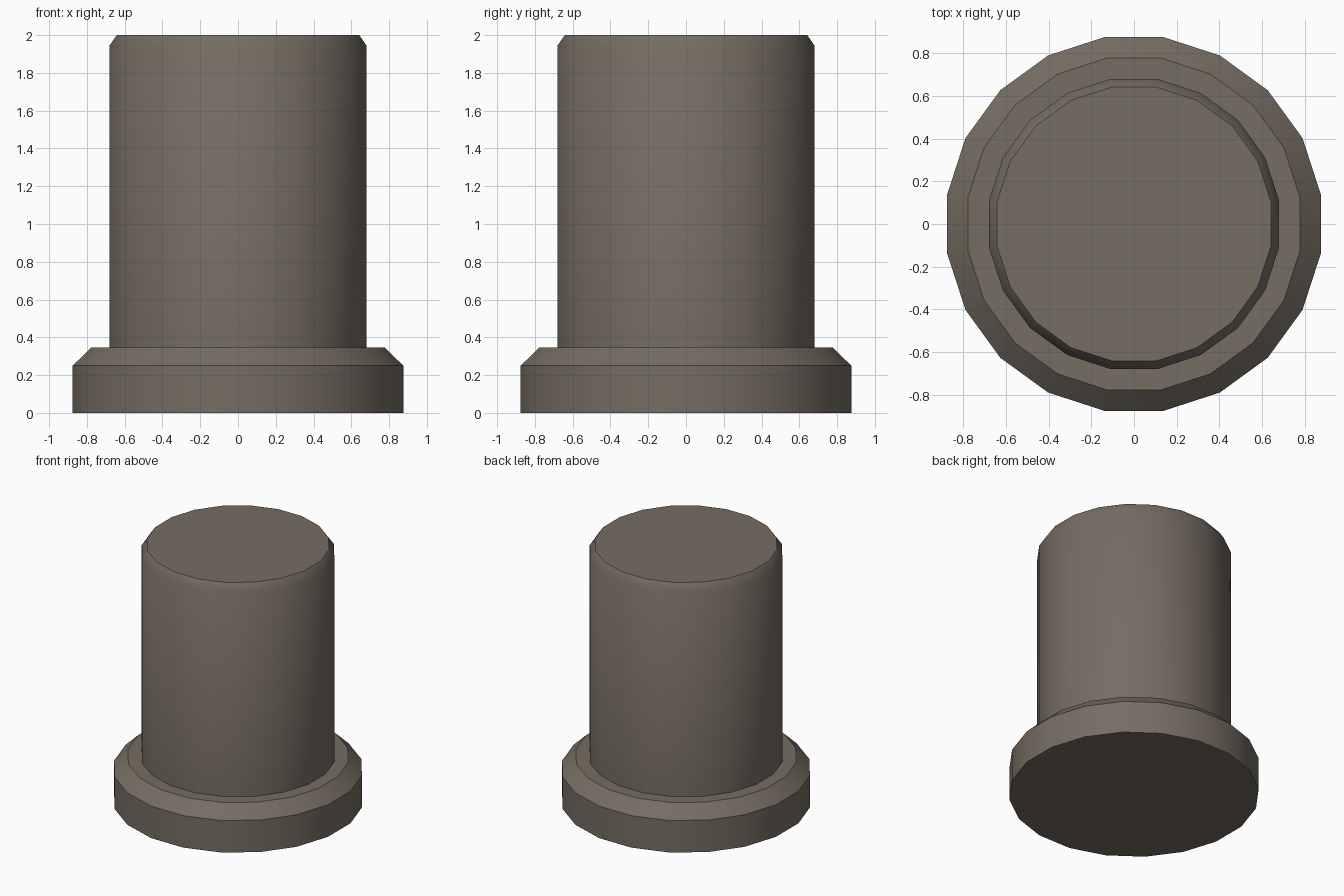
import bpy, bmesh, math

if "Cube" in bpy.data.objects:
    bpy.data.objects.remove(bpy.data.objects["Cube"])

SIDES = 20

# single warm grey colour
mat = bpy.data.materials.new("warm_grey")
mat.diffuse_color = (0.18, 0.153, 0.124, 1.0)
mat.use_nodes = True
mat.node_tree.nodes["Principled BSDF"].inputs["Base Color"].default_value = mat.diffuse_color


def lathe(name, profile):
    """Closed solid from (flat-to-centre radius, height) rings, flats facing the axes."""
    bm = bmesh.new()
    step = 2 * math.pi / SIDES
    rings = []
    for apothem, z in profile:
        r = apothem / math.cos(step / 2)
        rings.append([bm.verts.new((r * math.cos((i + 0.5) * step),
                                    r * math.sin((i + 0.5) * step), z))
                      for i in range(SIDES)])
    for a, b in zip(rings, rings[1:]):
        for i in range(SIDES):
            j = (i + 1) % SIDES
            bm.faces.new((a[i], a[j], b[j], b[i]))
    bm.faces.new(rings[0][::-1])
    bm.faces.new(rings[-1])
    mesh = bpy.data.meshes.new(name)
    bm.to_mesh(mesh)
    bm.free()
    mesh.materials.append(mat)
    obj = bpy.data.objects.new(name, mesh)
    bpy.context.collection.objects.link(obj)
    bpy.ops.object.select_all(action='DESELECT')
    obj.select_set(True)
    bpy.context.view_layer.objects.active = obj
    bpy.ops.object.shade_smooth_by_angle(angle=math.radians(40))
    return obj


# stepped peg: flange with chamfer, ledge, shaft, chamfered top
lathe("flanged_peg", [(0.875, 0.0), (0.875, 0.25), (0.778, 0.345),
                      (0.68, 0.345), (0.68, 1.945), (0.642, 2.0)])
